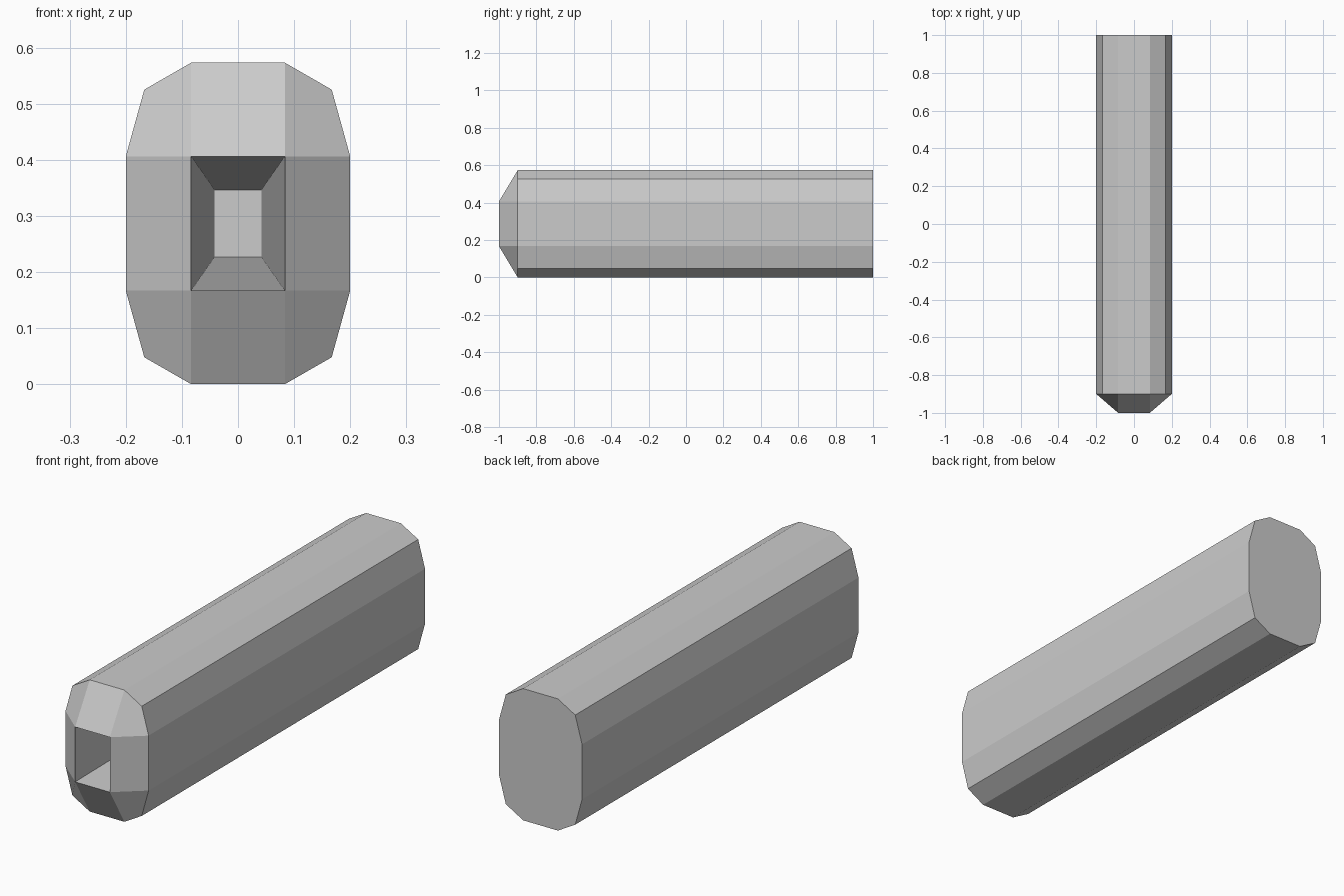
import bpy
import bmesh

if "Cube" in bpy.data.objects:
    bpy.data.objects.remove(bpy.data.objects["Cube"])

MID_Z = 0.2865
FRONT, SHOULDER, BACK, CAVITY_END = -1.0, -0.9, 1.0, 0.9


def mirrored_ring(bm, quarter, y):
    """Full ring from the +x +z quarter profile, listed from side to top."""
    pts = list(quarter)
    pts += [(-x, z) for x, z in reversed(quarter)]
    pts += [(-x, -z) for x, z in quarter]
    pts += [(x, -z) for x, z in reversed(quarter)]
    return [bm.verts.new((x, y, z + MID_Z)) for x, z in pts]


def bridge(bm, a, b):
    n = len(a)
    for i in range(n):
        j = (i + 1) % n
        bm.faces.new((a[i], a[j], b[j], b[i]))


bm = bmesh.new()
outline = [(0.2, 0.1195), (0.167, 0.2385), (0.0835, 0.2865)]

# Twelve-sided body with a closed flat back
shoulder = mirrored_ring(bm, outline, SHOULDER)
back = mirrored_ring(bm, outline, BACK)
bridge(bm, shoulder, back)
bm.faces.new(back)

# Sloped nose narrowing to the rectangular opening
mouth = mirrored_ring(bm, [(0.0835, 0.1195)], FRONT)
for i in range(4):
    a, b, c = shoulder[3 * i:3 * i + 3]
    following = shoulder[(3 * i + 3) % 12]
    bm.faces.new((mouth[i], a, b, c))
    bm.faces.new((mouth[i], c, following, mouth[(i + 1) % 4]))

# Long tapering cavity with a flat end
cavity = mirrored_ring(bm, [(0.042, 0.06)], CAVITY_END)
bridge(bm, mouth, cavity)
bm.faces.new(cavity)

bmesh.ops.recalc_face_normals(bm, faces=bm.faces[:])
mesh = bpy.data.meshes.new("hollow_barrel")
bm.to_mesh(mesh)
bm.free()
barrel = bpy.data.objects.new("hollow_barrel", mesh)
bpy.context.collection.objects.link(barrel)
